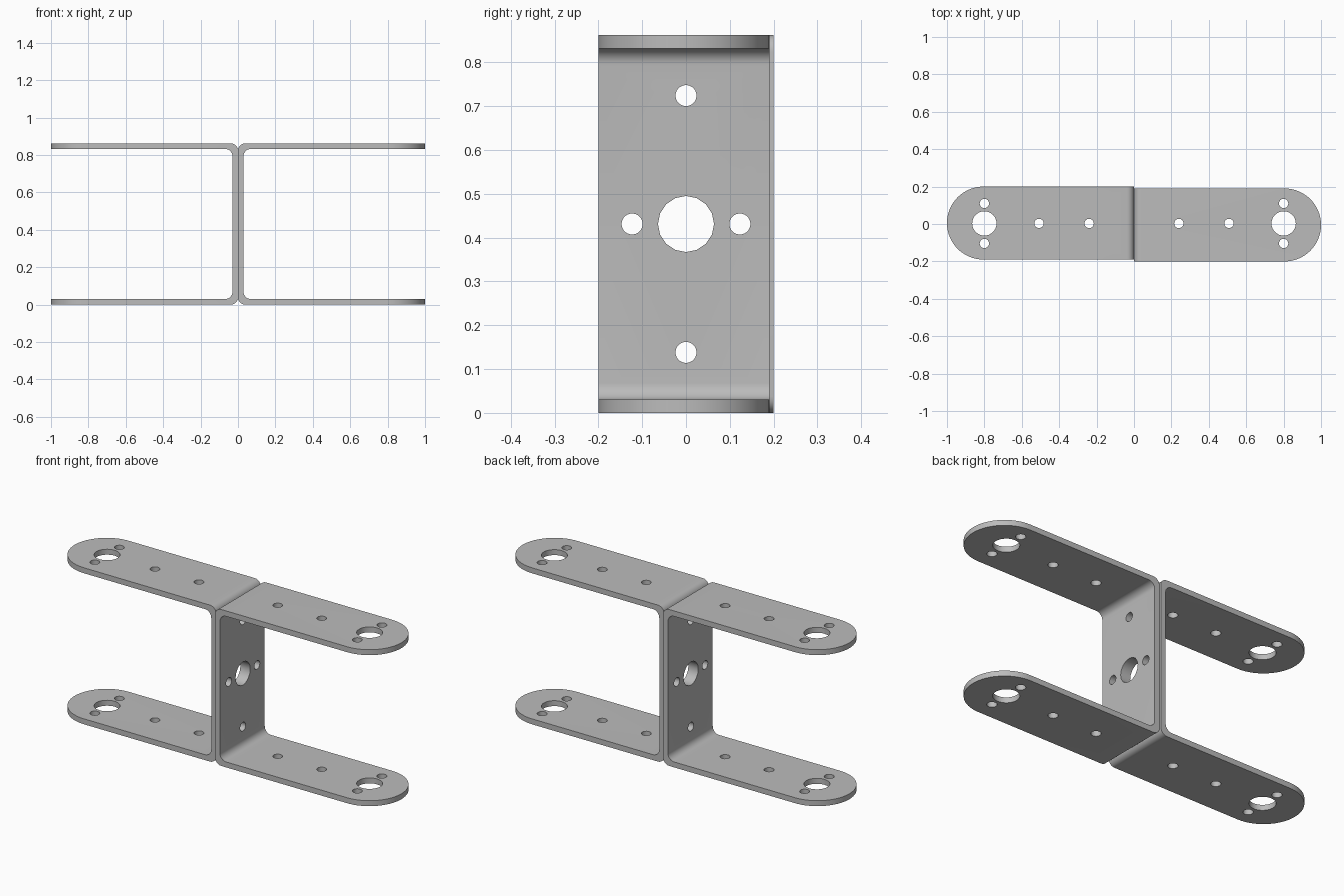
import bpy, bmesh
from math import pi, sin, cos, radians
from mathutils import Matrix, Vector

cube = bpy.data.objects.get("Cube")
if cube:
    bpy.data.objects.remove(cube, do_unlink=True)

HEIGHT, THICK, HALF, BEND = 0.862, 0.03, 0.195, 0.038
TIP = 1 - HALF          # centre of the rounded arm ends
MID = HEIGHT / 2

steel = bpy.data.materials.new("brushed grey steel")
steel.use_nodes = True
grey = (0.5, 0.5, 0.5, 1)
steel.diffuse_color = grey
steel.node_tree.nodes["Principled BSDF"].inputs["Base Color"].default_value = grey


def arc(cx, cy, r, start, end, steps):
    angles = [radians(start + (end - start) * i / steps) for i in range(steps + 1)]
    return [(cx + r * cos(a), cy + r * sin(a)) for a in angles]


def prism(bm, points, direction):
    """Extrude a closed loop of points along a direction."""
    face = bm.faces.new([bm.verts.new(p) for p in points])
    moved = bmesh.ops.extrude_face_region(bm, geom=[face])["geom"]
    bmesh.ops.translate(bm, vec=direction,
                        verts=[v for v in moved if isinstance(v, bmesh.types.BMVert)])
    bmesh.ops.recalc_face_normals(bm, faces=bm.faces)


def make_object(name, bm):
    mesh = bpy.data.meshes.new(name)
    bm.to_mesh(mesh)
    bm.free()
    obj = bpy.data.objects.new(name, mesh)
    bpy.context.scene.collection.objects.link(obj)
    return obj


def drill(bm, place, radius, axis, sides=24):
    turn = Matrix.Rotation(pi / 2, 4, 'Y') if axis == 'X' else Matrix()
    depth = 0.2 if axis == 'X' else 2
    bmesh.ops.create_cone(bm, cap_ends=True, segments=sides, radius1=radius,
                          radius2=radius, depth=depth,
                          matrix=Matrix.Translation(place) @ turn)


def bracket(name, side, offset):
    # bent strip seen from the front: outer edge, then inner edge
    top, inner = HEIGHT - THICK, THICK + BEND
    outline = [(1.1, 0)] + arc(BEND, BEND, BEND, 270, 180, 8)
    outline += arc(BEND, HEIGHT - BEND, BEND, 180, 90, 8)
    outline += [(1.1, HEIGHT), (1.1, top)]
    outline += arc(inner, top - BEND, BEND, 90, 180, 8)
    outline += arc(inner, inner, BEND, 180, 270, 8) + [(1.1, THICK)]
    bm = bmesh.new()
    prism(bm, [(side * x, offset - HALF, z) for x, z in outline], Vector((0, 2 * HALF, 0)))
    obj = make_object(name, bm)

    # plan shape that rounds the arm ends
    bm = bmesh.new()
    plan = [(-0.1, HALF + 0.01), (TIP, HALF + 0.01)]
    plan = [(-0.1, -HALF - 0.01), (TIP - 0.02, -HALF - 0.01)]
    plan += arc(TIP, 0, HALF, -90, 90, 32)
    plan += [(TIP - 0.02, HALF + 0.01), (-0.1, HALF + 0.01)]
    prism(bm, [(side * x, y + offset, -0.5) for x, y in plan], Vector((0, 0, 2)))
    rounder = make_object("end_rounder", bm)

    # holes through both arms and through the web
    bm = bmesh.new()
    drill(bm, (side * 0.8, 0.003, MID), 0.065, 'Z', 32)
    for y in (-0.107, 0.107):
        drill(bm, (side * 0.8, y + 0.003, MID), 0.025, 'Z')
    for x in (0.24, 0.508):
        drill(bm, (side * x, 0.003, MID), 0.025, 'Z')
    drill(bm, (0, 0, MID), 0.064, 'X', 16)
    for y in (-0.123, 0.123):
        drill(bm, (0, y, MID), 0.024, 'X')
    for z in (-0.293, 0.293):
        drill(bm, (0, 0, MID + z), 0.024, 'X')
    holes = make_object("hole_cutter", bm)

    for cutter, mode in ((rounder, 'INTERSECT'), (holes, 'DIFFERENCE')):
        mod = obj.modifiers.new(cutter.name, 'BOOLEAN')
        mod.operation, mod.object, mod.solver = mode, cutter, 'EXACT'
        cutter.hide_render = True
    graph = bpy.context.evaluated_depsgraph_get()
    solid = bpy.data.meshes.new_from_object(obj.evaluated_get(graph))
    obj.modifiers.clear()
    obj.data = solid
    for cutter in (rounder, holes):
        bpy.data.objects.remove(cutter, do_unlink=True)
    solid.materials.clear()
    solid.materials.append(steel)

    bpy.ops.object.select_all(action='DESELECT')
    obj.select_set(True)
    bpy.context.view_layer.objects.active = obj
    bpy.ops.object.shade_smooth_by_angle(angle=radians(25))


# two channel brackets standing back to back, slightly out of line
bracket("left_bracket", 1, -0.005)
bracket("right_bracket", -1, 0.005)
